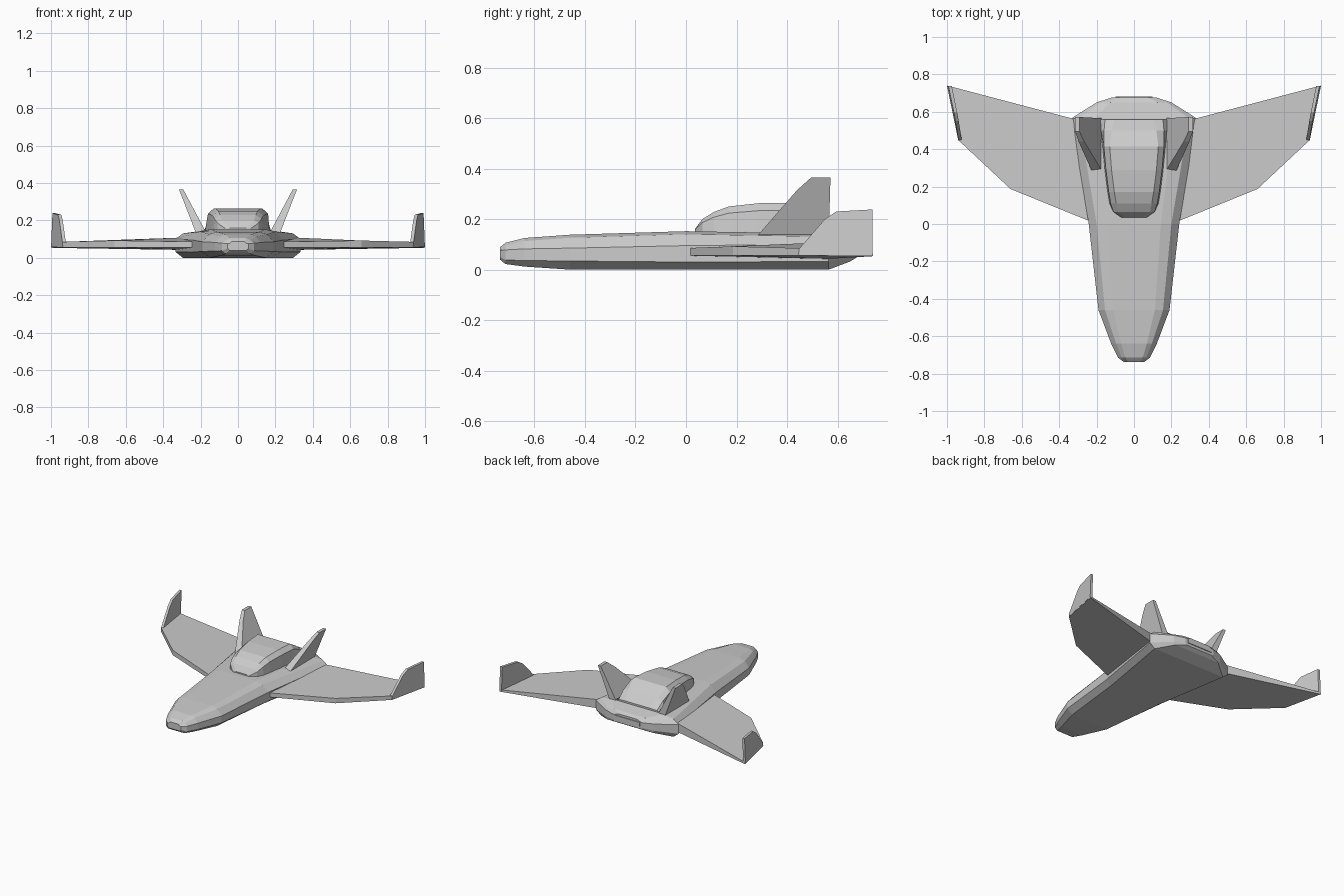
import bpy, bmesh
from mathutils import Vector


def finish(name, bm):
    bmesh.ops.recalc_face_normals(bm, faces=bm.faces)
    mesh = bpy.data.meshes.new(name)
    bm.to_mesh(mesh)
    bm.free()
    obj = bpy.data.objects.new(name, mesh)
    bpy.context.collection.objects.link(obj)
    return obj


def loft(name, rings):
    """Skin closed rings of equal length and cap both ends."""
    bm = bmesh.new()
    vs = [[bm.verts.new(p) for p in r] for r in rings]
    n = len(vs[0])
    for a, b in zip(vs, vs[1:]):
        for i in range(n):
            j = (i + 1) % n
            bm.faces.new((a[i], a[j], b[j], b[i]))
    bm.faces.new(vs[0])
    bm.faces.new(vs[-1])
    return finish(name, bm)


def mirrored_ring(y, half):
    """Closed section from half-profile (x, z) points, bottom to top."""
    return ([(x, y, z) for x, z in half] +
            [(-x, y, z) for x, z in reversed(half)])


def pair(name, ring_a, ring_b):
    """The same part on the right and left side."""
    for side, s in (("right", 1), ("left", -1)):
        loft(f"{name}_{side}", [[(s * x, y, z) for x, y, z in r]
                                for r in (ring_a, ring_b)])


# Fuselage: y, bottom / waist / top half widths, bottom / low / high / top z
stations = [
    (-0.737, 0.045, 0.055, 0.045, 0.040, 0.050, 0.075, 0.088),
    (-0.715, 0.065, 0.085, 0.065, 0.022, 0.038, 0.078, 0.106),
    (-0.640, 0.090, 0.122, 0.095, 0.012, 0.036, 0.082, 0.125),
    (-0.460, 0.150, 0.190, 0.155, 0.000, 0.034, 0.085, 0.138),
    (0.000, 0.200, 0.242, 0.200, 0.000, 0.030, 0.095, 0.152),
    (0.565, 0.295, 0.335, 0.295, 0.000, 0.032, 0.100, 0.142),
    (0.650, 0.185, 0.200, 0.175, 0.032, 0.050, 0.100, 0.125),
    (0.676, 0.105, 0.120, 0.105, 0.048, 0.060, 0.098, 0.112),
]
loft("fuselage", [
    mirrored_ring(y, [(wb, zb), (w, zl), (w, zh), (wt, zt - 0.012),
                      (wt * 0.72, zt)])
    for y, wb, w, wt, zb, zl, zh, zt in stations])

# Exhaust slot at the tail
bm = bmesh.new()
bmesh.ops.create_cube(bm, size=1)
for v in bm.verts:
    v.co = Vector((v.co.x * 0.2, 0.676 + v.co.y * 0.012, 0.082 + v.co.z * 0.03))
finish("exhaust_slot", bm)

# Canopy: y, base half width, roof half width, roof z
canopy = [
    (0.035, 0.070, 0.045, 0.160),
    (0.065, 0.115, 0.085, 0.200),
    (0.110, 0.135, 0.095, 0.228),
    (0.170, 0.145, 0.105, 0.250),
    (0.290, 0.160, 0.120, 0.263),
    (0.415, 0.172, 0.130, 0.264),
    (0.500, 0.180, 0.120, 0.215),
    (0.560, 0.185, 0.105, 0.155),
]
loft("canopy", [
    mirrored_ring(y, [(wb, 0.125), (wb - 0.004, 0.145),
                      ((wb + wt) / 2 + 0.01, 0.145 + (zt - 0.145) * 0.75),
                      (wt, zt)])
    for y, wb, wt, zt in canopy])

# Wings: outline x, y with lower and upper z
wing = [
    (0.200, 0.000, 0.055, 0.085), (0.660, 0.187, 0.056, 0.092),
    (0.938, 0.447, 0.056, 0.085), (0.998, 0.740, 0.053, 0.066),
    (0.300, 0.556, 0.042, 0.108),
]
pair("wing", [(x, y, zl) for x, y, zl, zu in wing],
     [(x, y, zu) for x, y, zl, zu in wing])

# Winglets: side profile y, z set along the slanted wing tip
winglet = [(0.445, 0.060), (0.450, 0.085), (0.550, 0.200), (0.595, 0.230),
           (0.738, 0.238), (0.738, 0.058)]


def winglet_x(y, z, inset):
    return 0.939 + (y - 0.445) * 0.206 - inset - (z - 0.06) * 0.04


pair("winglet", [(winglet_x(y, z, 0.0), y, z) for y, z in winglet],
     [(winglet_x(y, z, 0.018), y, z) for y, z in winglet])

# Tail fins: side profile y, z leaning outward and thinning upward
fin = [(0.275, 0.125), (0.440, 0.315), (0.495, 0.364), (0.572, 0.364),
       (0.565, 0.125)]


def lean(z, base, tip):
    return base + (tip - base) * (z - 0.125) / 0.239


pair("tail_fin", [(lean(z, 0.165, 0.292), y, z) for y, z in fin],
     [(lean(z, 0.222, 0.315), y, z) for y, z in fin])
